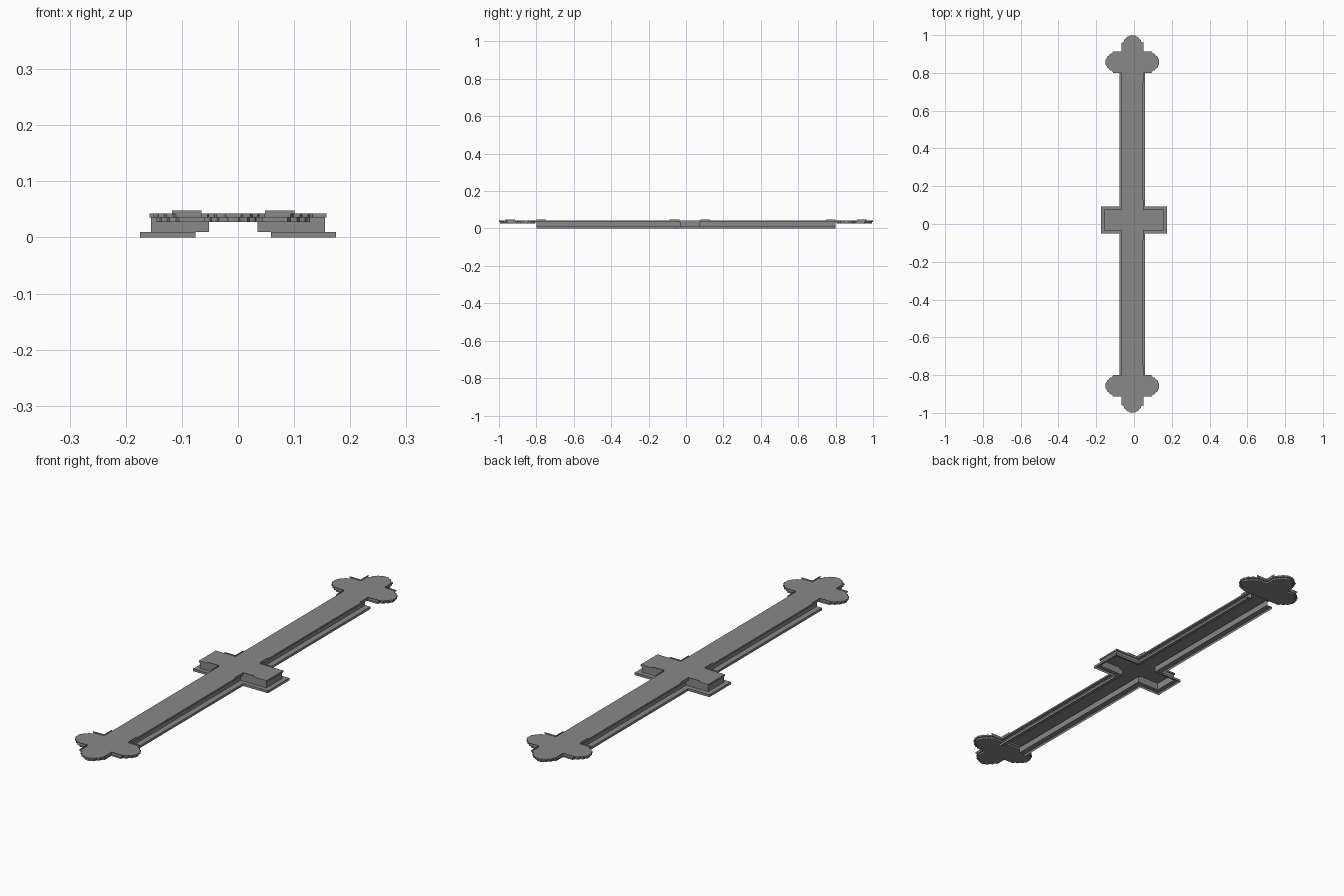
import bpy, bmesh
from mathutils import Vector, Matrix

cube = bpy.data.objects.get("Cube")
if cube:
    bpy.data.objects.remove(cube, do_unlink=True)

grey = bpy.data.materials.new("mid_grey")
grey.use_nodes = True
tone = (0.25, 0.25, 0.25, 1)
grey.diffuse_color = tone
grey.node_tree.nodes["Principled BSDF"].inputs["Base Color"].default_value = tone

END, TOP, STEP, UNDER = 0.80, 0.043, 0.036, 0.028
MID, HALF = -0.0085, 0.057          # bar centre line and half width


def finish(name, bm):
    bmesh.ops.remove_doubles(bm, verts=bm.verts, dist=0.0001)
    bmesh.ops.recalc_face_normals(bm, faces=bm.faces)
    mesh = bpy.data.meshes.new(name)
    bm.to_mesh(mesh)
    bm.free()
    mesh.materials.append(grey)
    obj = bpy.data.objects.new(name, mesh)
    bpy.context.collection.objects.link(obj)
    return obj


def skin(bm, rings, closed):
    """Join successive rings of vertices with quads."""
    for a, b in zip(rings, rings[1:]):
        n = len(a)
        for i in range(n if closed else n - 1):
            j = (i + 1) % n
            bm.faces.new((a[i], a[j], b[j], b[i]))


# Moulded cross-shaped channel, open below and at both ends
# Each row: bar half width, arm reach, arm front, arm back, height
profile = [
    (0.067, 0.175, -0.050, 0.093, 0),
    (0.067, 0.175, -0.050, 0.093, 0.010),
    (0.043, 0.155, -0.032, 0.073, 0.010),
    (0.043, 0.155, -0.032, 0.073, STEP),
    (HALF, 0.158, -0.035, 0.077, STEP),
    (HALF, 0.158, -0.035, 0.077, TOP),
]
bm = bmesh.new()
lids = []
for side in (-1, 1):
    rings = []
    for bar, arm, front, back, z in profile:
        x, reach = MID + side * bar, side * arm
        path = [(x, -END), (x, front), (reach, front),
                (reach, back), (x, back), (x, END)]
        rings.append([bm.verts.new((px, py, z)) for px, py in path])
    skin(bm, rings, False)
    lids.append(rings[-1])
bm.faces.new(lids[0] + lids[1][::-1])
finish("cross_channel", bm)

# Three-lobed end plates with toothed tips and a stepped edge
tip = [(0, 0.057), (0.045, 0.057), (0.05, 0.046), (0.062, 0.044),
       (0.066, 0.034), (0.076, 0.03), (0.08, 0.018), (0.085, 0.014)]


def lobe(turns, inset):
    """Outline of one lobe, turned in quarter steps."""
    spin = Matrix.Rotation(turns * 1.5707963, 2)
    side = [Vector((HALF + u - inset, w - inset)) for u, w in tip]
    if turns == 1:
        side[0].x = HALF - inset
    return [spin @ Vector((p.x, -p.y)) for p in side] + [spin @ p for p in side[::-1]]


def end_plate(name, sign):
    bm = bmesh.new()
    rings = []
    for inset, z in ((0.005, UNDER), (0.005, STEP), (0, STEP), (0, TOP)):
        outline = []
        for turns in range(3):
            for p in lobe(turns, inset):
                if not outline or (p - outline[-1]).length > 0.0001:
                    outline.append(p)
        rings.append([bm.verts.new((MID + p.x, sign * (END + HALF + p.y), z))
                      for p in outline])
    skin(bm, rings, True)
    bm.faces.new(rings[0])
    bm.faces.new(rings[-1])
    finish(name, bm)


end_plate("front_end_plate", -1)
end_plate("back_end_plate", 1)

# Thin upright fins along the edges at every inner corner
bm = bmesh.new()
corners = [(-0.035, -1), (0.077, 1)]
for s in (-1, 1):
    corners += [(s * END, -s), (s * (END + 2 * HALF), s)]


def fin(cx, cy, sx, sy):
    box = bmesh.ops.create_cube(bm, size=1)["verts"]
    bmesh.ops.scale(bm, vec=(sx, sy, 0.006), verts=box)
    bmesh.ops.translate(bm, vec=(cx, cy, TOP + 0.002), verts=box)


LENGTH, THIN = 0.052, 0.001
for y, along in corners:
    for side in (-1, 1):
        x = MID + side * HALF
        fin(x, y + along * LENGTH / 2, THIN, LENGTH)
        fin(x + side * LENGTH / 2, y, LENGTH, THIN)
finish("corner_fins", bm)
